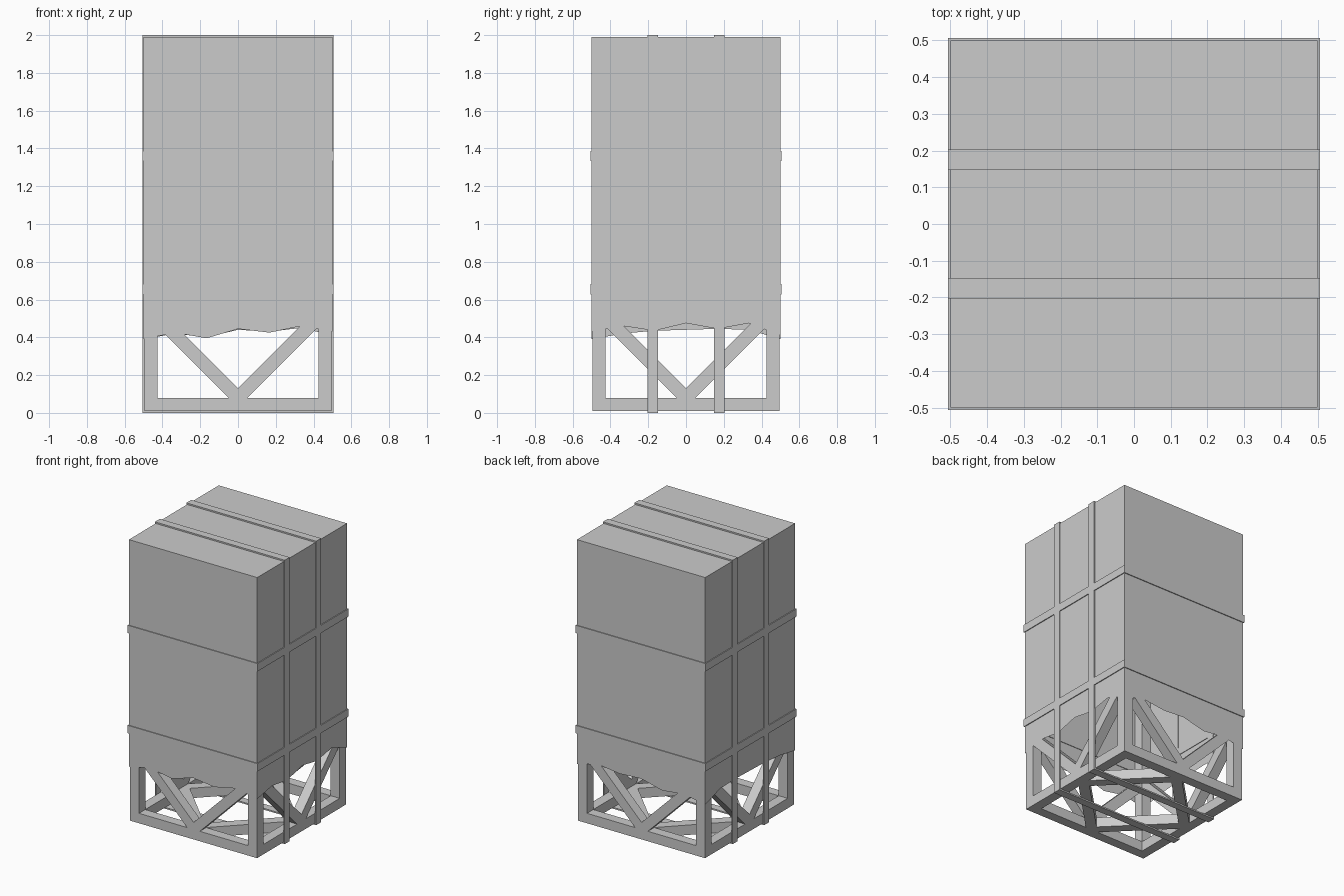
import bpy, bmesh
from mathutils import Vector, Matrix

cube = bpy.data.objects.get("Cube")
if cube:
    bpy.data.objects.remove(cube, do_unlink=True)

grey = bpy.data.materials.new("light_grey")
grey.use_nodes = True
colour = (0.6, 0.6, 0.6, 1)
grey.diffuse_color = colour
grey.node_tree.nodes["Principled BSDF"].inputs["Base Color"].default_value = colour


def finish(name, bm):
    mesh = bpy.data.meshes.new(name)
    bm.to_mesh(mesh)
    bm.free()
    mesh.materials.append(grey)
    obj = bpy.data.objects.new(name, mesh)
    bpy.context.collection.objects.link(obj)
    return obj


def box(bm, lo, hi):
    lo, hi = Vector(lo), Vector(hi)
    size = Matrix.Diagonal((*(hi - lo), 1))
    bmesh.ops.create_cube(bm, size=1, matrix=Matrix.Translation((lo + hi) / 2) @ size)


def beam(bm, start, end, normal):
    """Square bar between two points, one side facing along normal."""
    start, end, normal = Vector(start), Vector(end), Vector(normal)
    along = (end - start).normalized()
    across = normal.cross(along)
    turn = Matrix((along, across, normal)).transposed().to_4x4()
    size = Matrix.Diagonal(((end - start).length + BAR, BAR, BAR, 1))
    bmesh.ops.create_cube(bm, size=1, matrix=Matrix.Translation((start + end) / 2) @ turn @ size)


BAR = 0.07
OUT = 0.495          # outer half width of the frame
IN = OUT - BAR
MID = OUT - BAR / 2
LOW, HIGH = 0.01, 1.985

# Corner posts with bottom and top rails
bm = bmesh.new()
for s in (-1, 1):
    a, b = sorted((s * IN, s * OUT))
    for t in (-1, 1):
        c, d = sorted((t * IN, t * OUT))
        box(bm, (a, c, LOW), (b, d, HIGH))
    for z in (LOW, HIGH - BAR):
        box(bm, (a, -IN, z), (b, IN, z + BAR))
        box(bm, (-IN, a, z), (IN, b, z + BAR))
finish("frame", bm)

# Diagonal braces on the four sides and across the floor
bm = bmesh.new()
foot = LOW + BAR
for s in (-1, 1):
    for t in (-1, 1):
        beam(bm, (0, s * MID, foot), (t * IN, s * MID, foot + IN), (0, 1, 0))
        beam(bm, (s * MID, 0, foot), (s * MID, t * IN, foot + IN), (1, 0, 0))
        beam(bm, (s * IN, 0, LOW + BAR / 2), (0, t * IN, LOW + BAR / 2), (0, 0, 1))
finish("braces", bm)

# Cover: an open box with a ragged hem, heights listed around the sides
front = (0.39, 0.425, 0.395, 0.445, 0.425, 0.46)
left = (0.43, 0.46, 0.435, 0.475, 0.445, 0.475)
back = (0.41, 0.45, 0.43, 0.44, 0.4, 0.42)
right = (0.39, 0.44, 0.445, 0.44, 0.435, 0.42)
bm = bmesh.new()
hem, rim = [], []
for side, heights in enumerate((front, left, back, right)):
    turn = Matrix.Rotation(side * 1.5707963, 3, "Z")
    for i, z in enumerate(heights):
        p = turn @ Vector((i / 6 - 0.5, -0.5, 0))
        hem.append(bm.verts.new((p.x, p.y, z)))
        rim.append(bm.verts.new((p.x, p.y, 1.99)))
for i in range(len(hem)):
    j = (i + 1) % len(hem)
    bm.faces.new((hem[i], hem[j], rim[j], rim[i]))
bm.faces.new(rim)
finish("cover", bm)

# Straps: two upright loops and two level loops
W, T, E = 0.055, 0.01, 0.506
bm = bmesh.new()
for y in (-0.175, 0.175):
    y0, y1 = y - W / 2, y + W / 2
    for z in (0, 2 - T):
        box(bm, (-E, y0, z), (E, y1, z + T))
    for x in (-E, E - T):
        box(bm, (x, y0, T), (x + T, y1, 2 - T))
finish("upright_straps", bm)

bm = bmesh.new()
for z in (0.655, 1.36):
    z0, z1 = z - W / 2, z + W / 2
    for p in (-E, E - T):
        box(bm, (p, -E, z0), (p + T, E, z1))
        box(bm, (T - E, p, z0), (E - T, p + T, z1))
finish("level_straps", bm)
